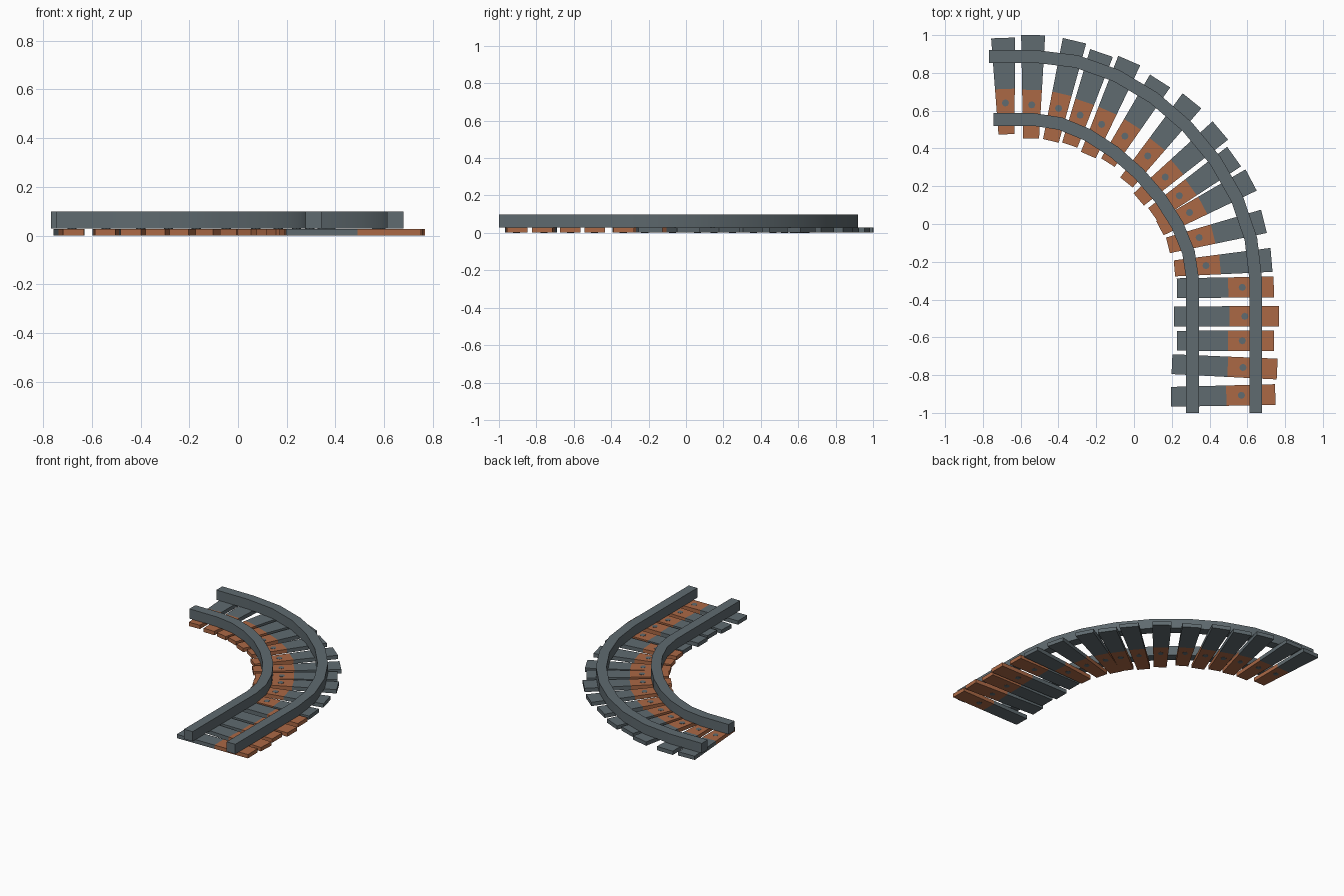
import bpy, bmesh, math
from mathutils import Vector

if "Cube" in bpy.data.objects:
    bpy.data.objects.remove(bpy.data.objects["Cube"])


def material(name, rgb):
    m = bpy.data.materials.new(name)
    m.diffuse_color = (*rgb, 1)
    m.use_nodes = True
    m.node_tree.nodes["Principled BSDF"].inputs["Base Color"].default_value = m.diffuse_color
    return m


SLATE = material("slate grey", (0.115, 0.145, 0.16))
RUST = material("rust orange", (0.41, 0.14, 0.06))


def make_object(name, bm, mats):
    bmesh.ops.recalc_face_normals(bm, faces=bm.faces)
    me = bpy.data.meshes.new(name)
    bm.to_mesh(me)
    bm.free()
    for m in mats:
        me.materials.append(m)
    ob = bpy.data.objects.new(name, me)
    bpy.context.collection.objects.link(ob)
    return ob


# Rails: straight, quarter bend, short straight; rectangular section swept with mitres
def rail(name, start, finish, end_x, k, width=0.067, z0=0.029, z1=0.098, steps=8):
    a, d = Vector(start), Vector(finish)
    b = a + Vector((0, k * (d.y - a.y)))
    c = d + Vector((k * (a.x - d.x), 0))
    path = [Vector((a.x, -1.0))]
    for i in range(steps + 1):
        t = i / steps
        s = 1 - t
        path.append(a * s**3 + b * 3 * s * s * t + c * 3 * s * t * t + d * t**3)
    path.append(Vector((end_x, d.y)))
    bm = bmesh.new()
    rings = []
    for i, p in enumerate(path):
        u = (p - path[max(i - 1, 0)]).normalized() if i else (path[1] - p).normalized()
        v = (path[i + 1] - p).normalized() if i < len(path) - 1 else u
        t = (u + v).normalized()
        n = Vector((t.y, -t.x)) * (width / 2 / max(t.dot(u), 0.5))
        rings.append([bm.verts.new((p.x + s * n.x, p.y + s * n.y, z))
                      for s, z in ((-1, z0), (1, z0), (1, z1), (-1, z1))])
    for r, q in zip(rings, rings[1:]):
        for j in range(4):
            bm.faces.new((r[j], r[(j + 1) % 4], q[(j + 1) % 4], q[j]))
    bm.faces.new(rings[0])
    bm.faces.new(rings[-1])
    ob = make_object(name, bm, [SLATE])
    bpy.ops.object.select_all(action='DESELECT')
    ob.select_set(True)
    bpy.context.view_layer.objects.active = ob
    bpy.ops.object.shade_smooth_by_angle(angle=math.radians(30))


rail("outer_rail", (0.645, -0.30), (-0.52, 0.887), -0.768, 0.50)
rail("inner_rail", (0.31, -0.29), (-0.53, 0.553), -0.745, 0.43)

# Sleepers: outer end centre and inner end centre of each plank
SLEEPERS = [
    (-0.693, 0.985, -0.675, 0.475), (-0.534, 1.0, -0.545, 0.453),
    (-0.315, 0.97, -0.44, 0.44), (-0.172, 0.905, -0.34, 0.418),
    (-0.025, 0.865, -0.242, 0.365), (0.138, 0.757, -0.138, 0.325),
    (0.307, 0.652, -0.04, 0.22), (0.457, 0.495, 0.025, 0.13),
    (0.53, 0.357, 0.1, 0.05), (0.62, 0.233, 0.137, -0.022),
    (0.688, 0.014, 0.18, -0.113), (0.728, -0.19, 0.214, -0.235),
    (0.74, -0.333, 0.227, -0.34), (0.767, -0.488, 0.212, -0.49),
    (0.74, -0.618, 0.227, -0.618), (0.758, -0.768, 0.201, -0.742),
    (0.748, -0.903, 0.196, -0.915),
]


def sleeper(index, outer, inner):
    straight = index >= 12          # the straight run has its rust end outside
    w_out, w_in = (0.11, 0.105) if straight else (0.127, 0.085)
    t = (outer - inner).normalized()
    n = Vector((-t.y, t.x))
    cut = 0.53 if straight else 0.47
    bm = bmesh.new()
    rings = []
    for f in (0, cut, 1):
        p = inner.lerp(outer, f)
        h = n * (w_in + (w_out - w_in) * f) / 2
        rings.append([bm.verts.new((p.x + s * h.x, p.y + s * h.y, z))
                      for s, z in ((-1, 0.001), (1, 0.001), (1, 0.028), (-1, 0.028))])
    for i in range(2):
        for j in range(4):
            f = bm.faces.new((rings[i][j], rings[i][(j + 1) % 4],
                              rings[i + 1][(j + 1) % 4], rings[i + 1][j]))
            f.material_index = int((i == 1) == straight)
    bm.faces.new(rings[0]).material_index = int(not straight)
    bm.faces.new(rings[2]).material_index = int(straight)
    make_object(f"sleeper_{index + 1}", bm, [SLATE, RUST])

    # Peg through the rust end
    c = inner.lerp(outer, 0.675 if straight else 0.325)
    bm = bmesh.new()
    bmesh.ops.create_cone(bm, cap_ends=True, segments=8, radius1=0.019,
                          radius2=0.019, depth=0.0295)
    bmesh.ops.translate(bm, verts=bm.verts, vec=(c.x, c.y, 0.01475))
    make_object(f"peg_{index + 1}", bm, [SLATE])


for i, (ox, oy, ix, iy) in enumerate(SLEEPERS):
    sleeper(i, Vector((ox, oy)), Vector((ix, iy)))
